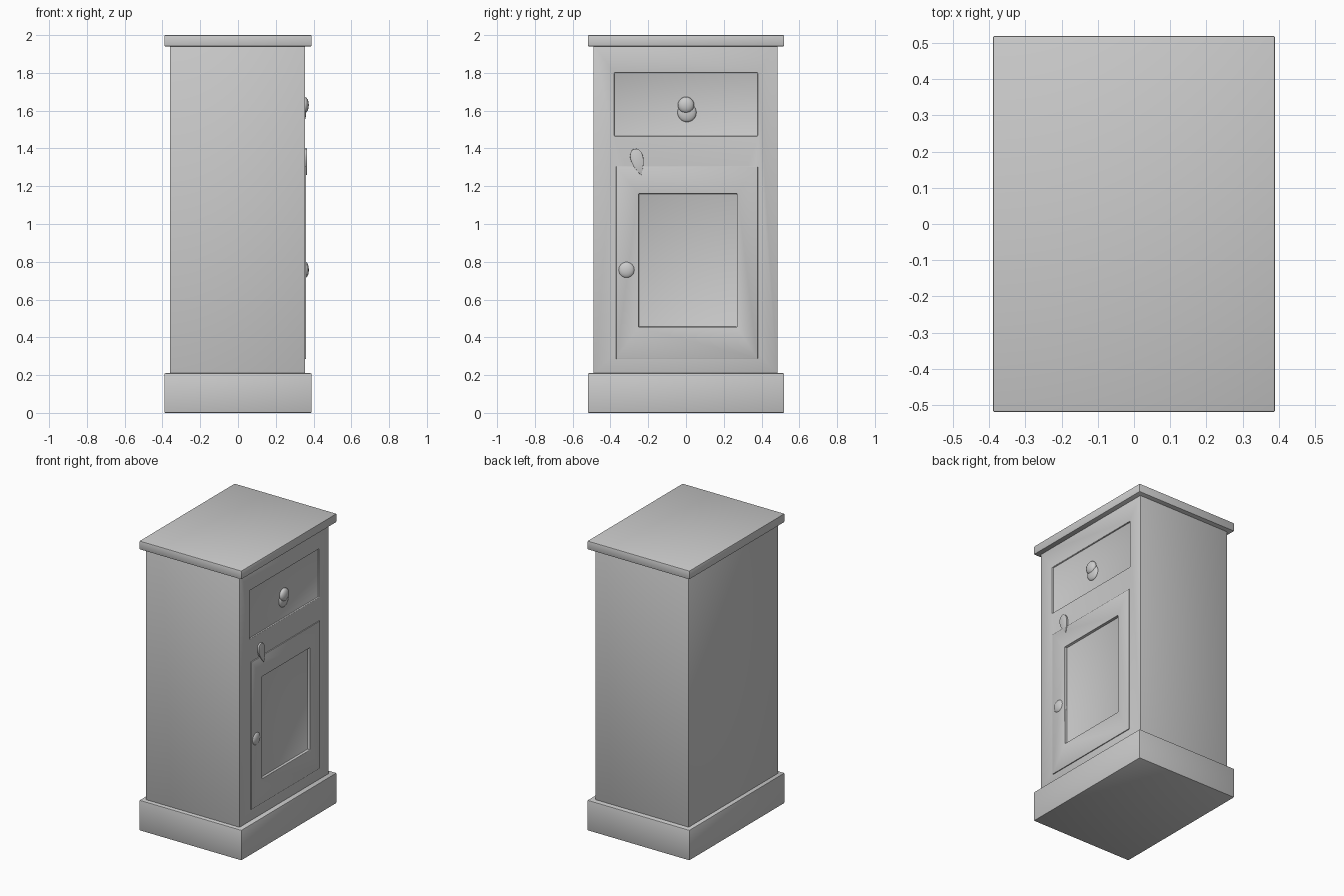
import bpy
import bmesh
from math import radians, sin, cos, pi
from mathutils import Matrix

if "Cube" in bpy.data.objects:
    bpy.data.objects.remove(bpy.data.objects["Cube"], do_unlink=True)

GREY = (0.6, 0.6, 0.6, 1)
grey = bpy.data.materials.new("plain grey")
grey.use_nodes = True
grey.diffuse_color = GREY
grey.node_tree.nodes["Principled BSDF"].inputs["Base Color"].default_value = GREY

FRONT = 0.355  # plane of the panelled side


def add_object(name, bm):
    mesh = bpy.data.meshes.new(name)
    bmesh.ops.recalc_face_normals(bm, faces=bm.faces)
    bm.to_mesh(mesh)
    bm.free()
    mesh.materials.append(grey)
    obj = bpy.data.objects.new(name, mesh)
    bpy.context.collection.objects.link(obj)
    return obj


def box(name, x, y, z):
    bm = bmesh.new()
    bmesh.ops.create_cube(bm, size=1)
    for v in bm.verts:
        v.co = [lo + (c + 0.5) * (hi - lo) for c, (lo, hi) in zip(v.co, (x, y, z))]
    return add_object(name, bm)


def cutter(name, depth, y, z):
    obj = box(name, (FRONT - depth, FRONT + 0.1), y, z)
    obj.hide_render = True
    return obj


def finish(obj, bevel=0.0, cutters=()):
    bpy.ops.object.select_all(action="DESELECT")
    obj.select_set(True)
    bpy.context.view_layer.objects.active = obj
    for c in cutters:
        mod = obj.modifiers.new("recess", "BOOLEAN")
        mod.operation, mod.solver, mod.object = "DIFFERENCE", "EXACT", c
        bpy.ops.object.modifier_apply(modifier=mod.name)
    if bevel:
        mod = obj.modifiers.new("soft edges", "BEVEL")
        mod.width, mod.segments = bevel, 2
        bpy.ops.object.modifier_apply(modifier=mod.name)
    bpy.ops.object.shade_smooth_by_angle(angle=radians(35))


def knob(name, y, z, radius, x, height):
    # flattened dome lying against the front
    bm = bmesh.new()
    bmesh.ops.create_uvsphere(bm, u_segments=24, v_segments=12, radius=1)
    bmesh.ops.transform(bm, verts=bm.verts, matrix=Matrix.Translation((x, y, z))
                        @ Matrix.Diagonal((height, radius, radius, 1)))
    finish(add_object(name, bm))


# Carcass with base and top slabs
plinth = box("plinth", (-0.39, 0.39), (-0.52, 0.52), (0, 0.21))
top = box("top_slab", (-0.39, 0.39), (-0.52, 0.52), (1.94, 2))
body = box("cabinet_body", (-0.36, FRONT), (-0.49, 0.485), (0.2, 1.95))
door = box("door_frame", (FRONT - 0.01, FRONT + 0.006), (-0.37, 0.38), (0.285, 1.305))

# Sunken drawer front and door panel
drawer_cut = cutter("drawer_recess_cutter", 0.012, (-0.38, 0.38), (1.465, 1.80))
panel_cut = cutter("door_panel_cutter", 0.014, (-0.25, 0.27), (0.455, 1.16))
finish(plinth, 0.006)
finish(top, 0.006)
finish(body, 0.004, (drawer_cut, panel_cut))
finish(door, 0.003, (panel_cut,))
for c in (drawer_cut, panel_cut):
    bpy.data.objects.remove(c, do_unlink=True)

# Knobs and the plate behind the drawer knob
knob("drawer_knob_plate", 0.005, 1.59, 0.05, 0.343, 0.018)
knob("drawer_knob", 0.0, 1.63, 0.043, 0.352, 0.023)
knob("door_knob", -0.315, 0.757, 0.043, 0.356, 0.019)

# Teardrop keyhole cover
bm = bmesh.new()
ring = []
for i in range(28):
    a = 2 * pi * i / 28
    across = 0.044 * sin(a) * sin(a / 2)
    along = 0.072 * cos(a)
    tilt = radians(14)
    ring.append(bm.verts.new((FRONT - 0.003,
                              -0.255 + across * cos(tilt) - along * -sin(tilt),
                              1.328 - along * cos(tilt) + across * sin(tilt))))
base = bm.faces.new(ring)
tip = bmesh.ops.extrude_face_region(bm, geom=[base])["geom"]
bmesh.ops.translate(bm, vec=(0.014, 0, 0),
                    verts=[g for g in tip if isinstance(g, bmesh.types.BMVert)])
finish(add_object("keyhole_cover", bm), 0.002)
